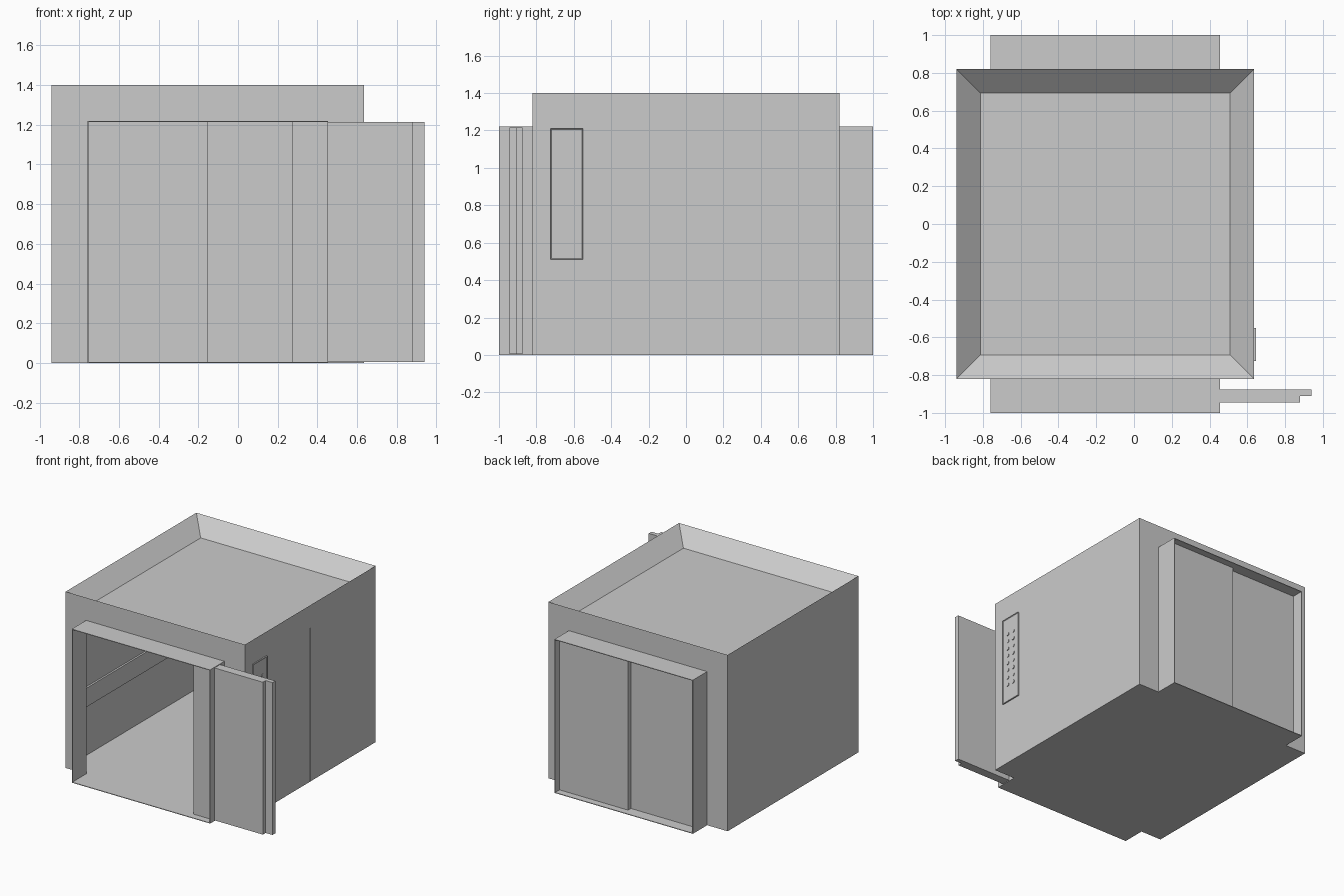
import bpy, bmesh, math
from mathutils import Matrix, Vector

if "Cube" in bpy.data.objects:
    bpy.data.objects.remove(bpy.data.objects["Cube"])

X0, X1, CX = -0.94, 0.635, -0.1525      # cabin sides and centre line
F0, F1 = -0.76, 0.455                   # doorway sides
Y, YE, H, T = 0.82, 1.0, 1.22, 0.005    # cabin depth, porch depth, ceiling, sheet thickness


def finish(name, bm):
    bmesh.ops.recalc_face_normals(bm, faces=bm.faces)
    me = bpy.data.meshes.new(name)
    bm.to_mesh(me)
    bm.free()
    ob = bpy.data.objects.new(name, me)
    bpy.context.collection.objects.link(ob)
    return ob


def add_box(bm, x0, x1, y0, y1, z0, z1):
    m = Matrix.Translation(((x0 + x1) / 2, (y0 + y1) / 2, (z0 + z1) / 2))
    m = m @ Matrix.Diagonal((x1 - x0, y1 - y0, z1 - z0, 1))
    return bmesh.ops.create_cube(bm, size=1, matrix=m)["verts"]


def boxes(name, *dims):
    bm = bmesh.new()
    for d in dims:
        add_box(bm, *d)
    return finish(name, bm)


# Roof block with a sunken tray in its top
bm = bmesh.new()
add_box(bm, X0, X1, -Y, Y, H, 1.4)
bm.faces.ensure_lookup_table()
top = max(bm.faces, key=lambda f: f.calc_center_median().z)
bmesh.ops.inset_region(bm, faces=[top], thickness=0.18)
bmesh.ops.translate(bm, verts=top.verts, vec=(0, 0, -0.117))
finish("roof", bm)

# Floor and side walls (the right wall is two panels with a fine seam)
boxes("floor", (X0, X1, -Y, Y, 0, T))
boxes("left_wall", (X0, X0 + T, -Y, Y, 0, H))
boxes("right_wall", (X1 - T, X1, -Y, -0.001, 0, H), (X1 - T, X1, 0.001, Y, 0, H))

# Narrow end walls and projecting door surrounds, front and back
for name, s in (("front", -1), ("back", 1)):
    ya, yb = sorted((s * Y, s * (Y - T)))
    boxes(name + "_end_wall", (X0, F0, ya, yb, 0, H), (F1, X1, ya, yb, 0, H))
    ya, yb = sorted((s * Y, s * YE))
    boxes(name + "_door_surround",
          (F0, F0 + T, ya, yb, 0, H), (F1 - T, F1, ya, yb, 0, H),
          (F0, F1, ya, yb, H - T, H), (F0, F1, ya, yb, 0, T))

# Sliding doors: front pair open to the right, back pair closed
boxes("front_outer_door", (0.272, 0.88, -0.945, -0.91, T, H - T))
boxes("front_inner_door", (0.332, 0.94, -0.91, -0.875, T, H - T))
boxes("back_outer_door", (CX, F1, 0.91, 0.945, T, H - T))
boxes("back_inner_door", (F0, CX, 0.875, 0.91, T, H - T))

# Bumper rails inside the cabin
boxes("left_bumper_rail", (X0 + T, X0 + 0.02, -Y + T, Y - T, 0.40, 0.55))
boxes("right_bumper_rail", (X1 - 0.02, X1 - T, -Y + T, Y - T, 0.40, 0.55))

# Control panel plate with raised rim
bm = bmesh.new()
add_box(bm, X1, 0.645, -0.725, -0.55, 0.51, 1.21)
bm.faces.ensure_lookup_table()
face = max(bm.faces, key=lambda f: f.calc_center_median().x)
bmesh.ops.inset_region(bm, faces=[face], thickness=0.008)
bmesh.ops.translate(bm, verts=face.verts, vec=(-0.004, 0, 0))
finish("control_panel", bm)

# Two columns of round buttons
bm = bmesh.new()
for y in (-0.668, -0.607):
    for i in range(8):
        m = Matrix.Translation((0.643, y, 0.65 + i * 0.061)) @ Matrix.Rotation(math.pi / 2, 4, "Y")
        bmesh.ops.create_cone(bm, cap_ends=True, segments=16, radius1=0.014,
                              radius2=0.014, depth=0.006, matrix=m)
finish("control_buttons", bm)
